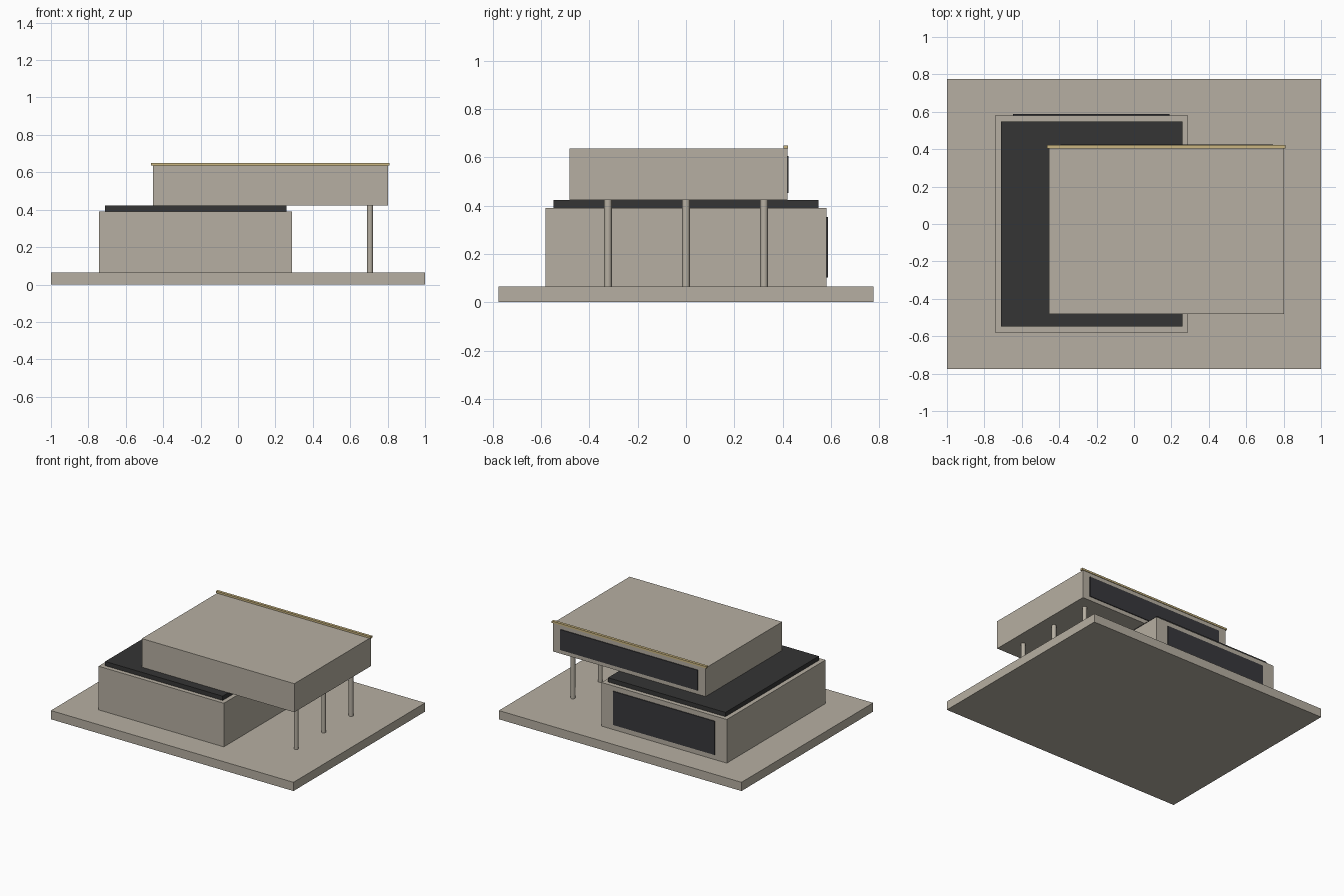
import bpy, bmesh

if "Cube" in bpy.data.objects:
    bpy.data.objects.remove(bpy.data.objects["Cube"])


def material(name, rgb):
    m = bpy.data.materials.new(name)
    m.diffuse_color = (*rgb, 1)
    m.use_nodes = True
    m.node_tree.nodes["Principled BSDF"].inputs["Base Color"].default_value = m.diffuse_color
    return m


STONE = material("stone", (0.47, 0.43, 0.36))
DARK = material("dark_roof", (0.035, 0.035, 0.035))
GLASS = material("dark_glass", (0.04, 0.04, 0.045))
GOLD = material("gold_trim", (0.6, 0.47, 0.22))


def finish(name, bm, mat):
    mesh = bpy.data.meshes.new(name)
    bm.to_mesh(mesh)
    bm.free()
    mesh.materials.append(mat)
    obj = bpy.data.objects.new(name, mesh)
    bpy.context.collection.objects.link(obj)
    return obj


def box(name, x, y, z, mat):
    """Box from (min, max) ranges on each axis."""
    bm = bmesh.new()
    bmesh.ops.create_cube(bm, size=1)
    for v in bm.verts:
        v.co = [(a + b) / 2 + c * (b - a) for c, (a, b) in zip(v.co, (x, y, z))]
    return finish(name, bm, mat)


def column(name, x, y, z0, z1, r):
    bm = bmesh.new()
    bmesh.ops.create_cone(bm, cap_ends=True, segments=16, radius1=r, radius2=r, depth=z1 - z0)
    bmesh.ops.translate(bm, verts=bm.verts, vec=(x, y, (z0 + z1) / 2))
    for f in bm.faces:
        f.smooth = len(f.verts) == 4
    for e in bm.edges:
        e.smooth = all(f.smooth for f in e.link_faces)
    return finish(name, bm, STONE)


# Ground slab and lower storey
box("base_slab", (-1, 1), (-0.775, 0.775), (0, 0.065), STONE)
box("lower_storey", (-0.743, 0.29), (-0.581, 0.581), (0.065, 0.39), STONE)
box("lower_window", (-0.647, 0.191), (0.575, 0.587), (0.102, 0.353), GLASS)
box("lower_roof", (-0.71, 0.258), (-0.549, 0.549), (0.39, 0.422), DARK)

# Cantilevered upper storey
box("upper_storey", (-0.455, 0.802), (-0.482, 0.419), (0.422, 0.635), STONE)
box("upper_window", (-0.394, 0.742), (0.413, 0.425), (0.452, 0.604), GLASS)
box("roof_edge_trim", (-0.464, 0.811), (0.403, 0.423), (0.635, 0.649), GOLD)

# Columns carrying the overhang
for i, y in enumerate((-0.323, 0, 0.323)):
    column(f"column_{i + 1}", 0.706, y, 0.065, 0.422, 0.016)
